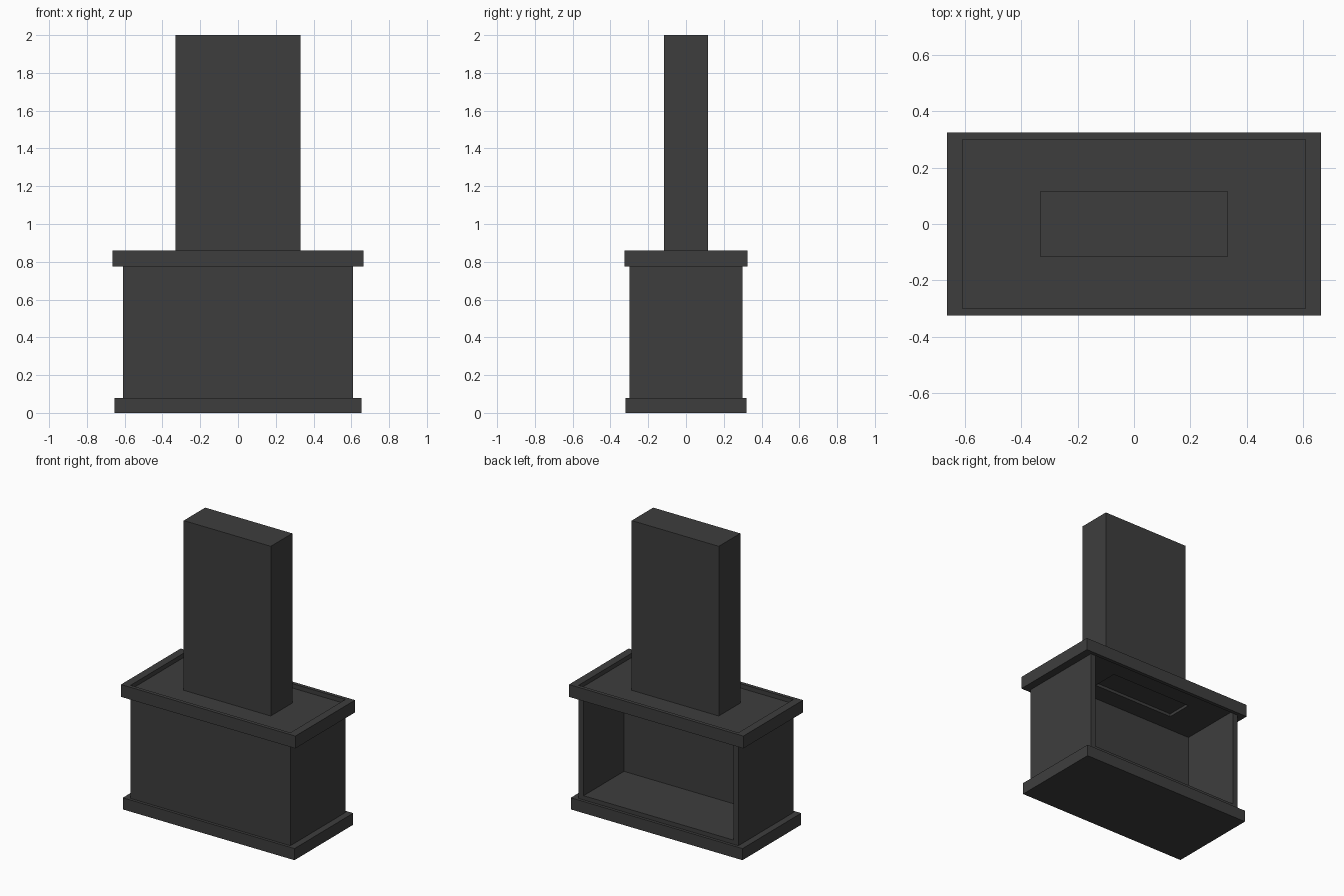
import bpy, bmesh
from mathutils import Vector, Matrix

if "Cube" in bpy.data.objects:
    bpy.data.objects.remove(bpy.data.objects["Cube"])

mat = bpy.data.materials.new("charcoal")
mat.diffuse_color = (0.048, 0.048, 0.048, 1)
mat.use_nodes = True
mat.node_tree.nodes["Principled BSDF"].inputs["Base Color"].default_value = mat.diffuse_color


def finish(name, bm):
    bmesh.ops.recalc_face_normals(bm, faces=bm.faces[:])
    mesh = bpy.data.meshes.new(name)
    bm.to_mesh(mesh)
    bm.free()
    mesh.materials.append(mat)
    ob = bpy.data.objects.new(name, mesh)
    bpy.context.collection.objects.link(ob)
    return ob


def box_bm(x0, x1, y0, y1, z0, z1):
    bm = bmesh.new()
    size = Matrix.Diagonal((x1 - x0, y1 - y0, z1 - z0, 1))
    mid = Matrix.Translation(((x0 + x1) / 2, (y0 + y1) / 2, (z0 + z1) / 2))
    bmesh.ops.create_cube(bm, size=1, matrix=mid @ size)
    return bm


def face_towards(bm, direction):
    bm.normal_update()
    return max(bm.faces, key=lambda f: f.calc_center_median().dot(Vector(direction)))


def push(bm, face, offset):
    """Extrude one face and move it by offset; returns the moved face."""
    new = bmesh.ops.extrude_discrete_faces(bm, faces=[face])["faces"][0]
    bmesh.ops.translate(bm, vec=offset, verts=new.verts[:])
    return new


# Plinth
finish("base_plinth", box_bm(-0.655, 0.655, -0.32, 0.32, 0, 0.08))

# Firebox body: back face inset and pushed in to form the hearth opening
bm = box_bm(-0.61, 0.61, -0.30, 0.30, 0.07, 0.83)
back = face_towards(bm, (0, 1, 0))
bmesh.ops.inset_region(bm, faces=[back], thickness=0.055)
push(bm, back, (0, -0.44, 0))

# Flue recess in the hearth ceiling
bm.normal_update()
ceiling = next(f for f in bm.faces
               if f.normal.z < -0.9 and 0.7 < f.calc_center_median().z < 0.8)
flue = push(bm, ceiling, (0, 0, 0))
for v in flue.verts:
    v.co.x = 0.31 if v.co.x > 0 else -0.31
    v.co.y = 0.17 if v.co.y > 0.08 else -0.01
push(bm, flue, (0, 0, 0.02))
finish("firebox_body", bm)

# Mantel rim: a ring around the top of the body, standing slightly proud
bm = bmesh.new()
loops = []
for x, y, z in ((0.665, 0.325, 0.775), (0.665, 0.325, 0.86),
                (0.61, 0.30, 0.86), (0.61, 0.30, 0.775)):
    loops.append([bm.verts.new((sx * x, sy * y, z))
                  for sx, sy in ((-1, -1), (1, -1), (1, 1), (-1, 1))])
for a, b in zip(loops, loops[1:] + loops[:1]):
    for i in range(4):
        j = (i + 1) % 4
        bm.faces.new((a[i], a[j], b[j], b[i]))
finish("mantel_rim", bm)

# Chimney breast
finish("chimney", box_bm(-0.332, 0.332, -0.117, 0.117, 0.82, 2.0))
